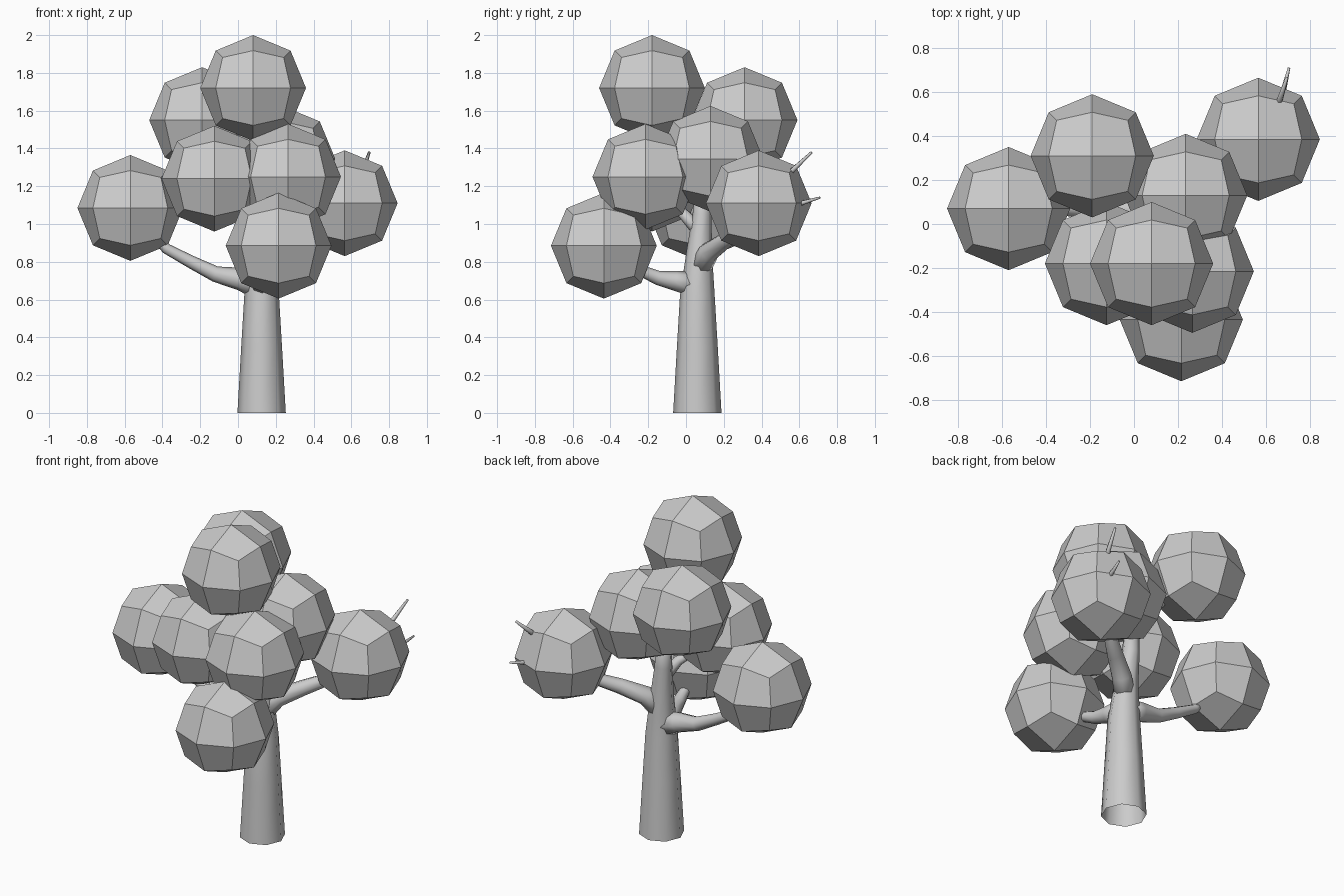
import bpy, bmesh, math
from mathutils import Vector


def finish(bm, name, smooth):
    bmesh.ops.recalc_face_normals(bm, faces=bm.faces)
    mesh = bpy.data.meshes.new(name)
    bm.to_mesh(mesh)
    bm.free()
    for p in mesh.polygons:
        p.use_smooth = smooth
    ob = bpy.data.objects.new(name, mesh)
    bpy.context.collection.objects.link(ob)
    return ob


def foliage(name, centre, radius=0.28):
    """Low-poly ball: a once-subdivided cube pushed onto a sphere."""
    bm = bmesh.new()
    bmesh.ops.create_cube(bm, size=2)
    bmesh.ops.subdivide_edges(bm, edges=bm.edges[:], cuts=1, use_grid_fill=True)
    for v in bm.verts:
        v.co = v.co.normalized() * radius + Vector(centre)
    finish(bm, name, False)


def limb(name, points, sides=8, cap_start=True):
    """Tapered tube through (x, y, z, radius) points."""
    bm = bmesh.new()
    pts = [Vector(p[:3]) for p in points]
    rings, last = [], Vector((0, 0, 1))
    side = Vector((1, 0, 0))
    for i, p in enumerate(pts):
        d = (pts[min(i + 1, len(pts) - 1)] - pts[max(i - 1, 0)]).normalized()
        if i == 0 and not cap_start:
            d = Vector((0, 0, 1))
        side = last.rotation_difference(d) @ side
        last = d
        up = d.cross(side)
        ring = []
        for k in range(sides):
            a = math.tau * k / sides
            ring.append(bm.verts.new(p + (side * math.cos(a) + up * math.sin(a)) * points[i][3]))
        rings.append(ring)
    for a, b in zip(rings, rings[1:]):
        for k in range(sides):
            n = (k + 1) % sides
            bm.faces.new((a[k], a[n], b[n], b[k]))
    bm.faces.new(rings[-1])
    if cap_start:
        bm.faces.new(rings[0])
    finish(bm, name, True)


# Trunk, open at the ground
limb("trunk", [(0.125, 0.06, 0, 0.128), (0.125, 0.06, 0.35, 0.108),
               (0.125, 0.06, 0.62, 0.092), (0.115, 0.07, 0.85, 0.068),
               (0.095, 0.085, 1.05, 0.05), (0.09, 0.09, 1.25, 0.04)], cap_start=False)

# Branches reaching into the foliage
limb("branch_left", [(0.10, 0.06, 0.68, 0.075), (0.01, 0.06, 0.71, 0.06),
                     (-0.12, 0.06, 0.735, 0.042), (-0.25, 0.065, 0.80, 0.034),
                     (-0.38, 0.07, 0.87, 0.028), (-0.47, 0.07, 0.97, 0.024)])
limb("branch_front", [(0.125, 0.05, 0.68, 0.07), (0.135, -0.06, 0.70, 0.052),
                      (0.155, -0.15, 0.715, 0.038), (0.17, -0.23, 0.75, 0.03),
                      (0.19, -0.31, 0.81, 0.024)])
limb("branch_right", [(0.125, 0.07, 0.76, 0.06), (0.19, 0.12, 0.85, 0.056),
                      (0.31, 0.205, 0.91, 0.045), (0.42, 0.29, 0.96, 0.036),
                      (0.52, 0.36, 1.06, 0.028)])
limb("branch_inner", [(0.105, 0.075, 0.96, 0.04), (0.06, -0.01, 1.05, 0.03),
                      (-0.04, -0.1, 1.13, 0.02)])
limb("branch_back", [(0.09, 0.09, 1.2, 0.038), (0.0, 0.17, 1.33, 0.028),
                     (-0.1, 0.24, 1.45, 0.02)])
limb("branch_top", [(0.09, 0.08, 1.2, 0.036), (0.09, -0.03, 1.38, 0.028),
                    (0.08, -0.12, 1.58, 0.02)])

# Thin twigs poking out of the right-hand foliage
limb("twig_upper", [(0.62, 0.47, 1.19, 0.018), (0.665, 0.57, 1.29, 0.014),
                    (0.695, 0.665, 1.38, 0.007)], sides=6)
limb("twig_lower", [(0.64, 0.47, 1.08, 0.019), (0.68, 0.61, 1.11, 0.013),
                    (0.705, 0.71, 1.14, 0.006)], sides=6)

# Foliage balls
balls = [(0.08, -0.18, 1.72), (-0.19, 0.31, 1.55), (-0.57, 0.07, 1.085),
         (-0.125, -0.18, 1.24), (0.265, -0.215, 1.25), (0.215, -0.435, 0.885),
         (0.565, 0.385, 1.11), (0.235, 0.13, 1.345)]
for i, c in enumerate(balls):
    foliage(f"foliage_{i + 1}", c)
